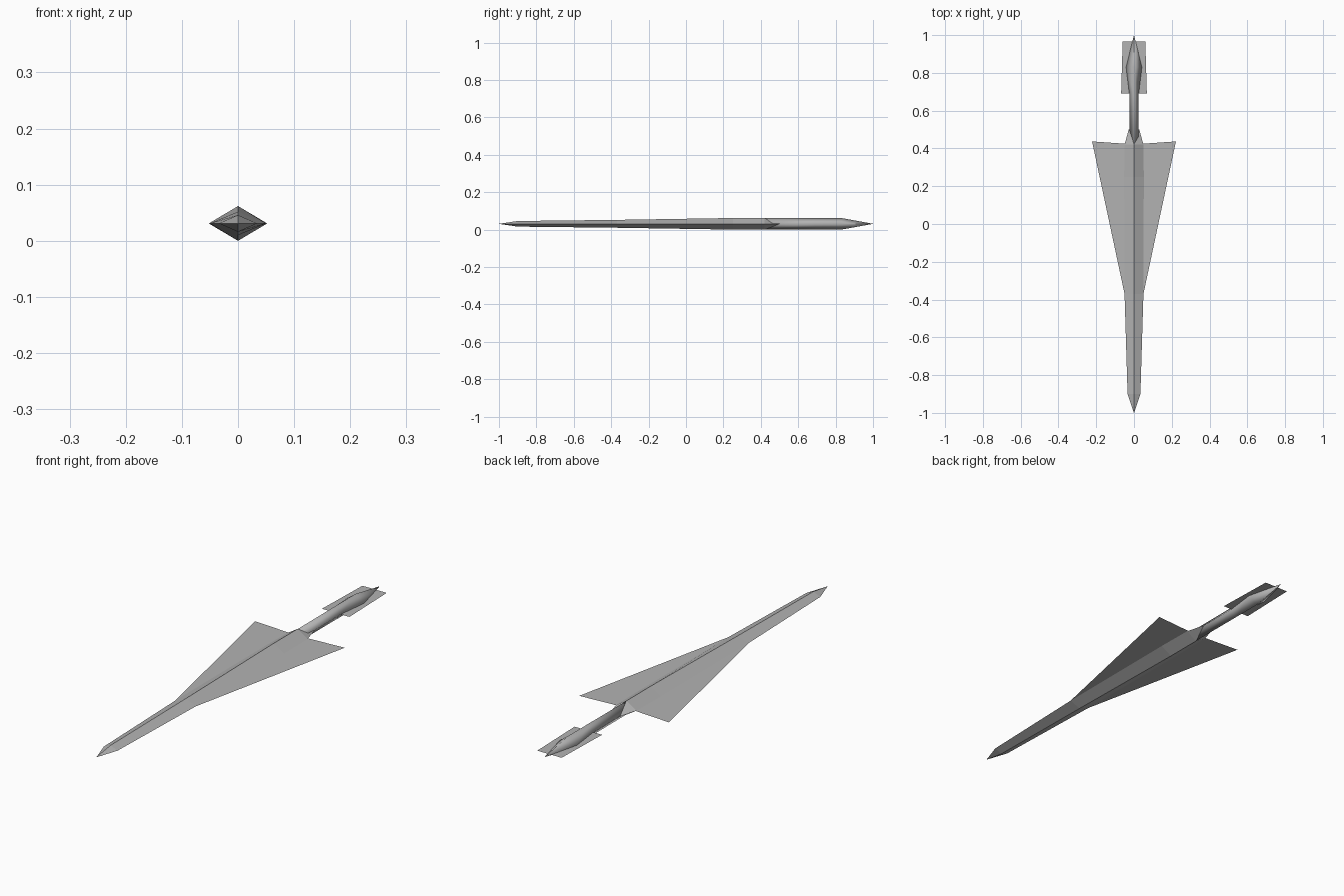
import bpy
import bmesh

default_cube = bpy.data.objects.get("Cube")
if default_cube:
    bpy.data.objects.remove(default_cube, do_unlink=True)

MID = 0.031  # height of the centre plane

grey = bpy.data.materials.new("plain grey")
grey.use_nodes = True
colour = (0.45, 0.45, 0.45, 1)
grey.diffuse_color = colour
grey.node_tree.nodes["Principled BSDF"].inputs["Base Color"].default_value = colour


def finish(name, bm, smooth=False):
    bmesh.ops.remove_doubles(bm, verts=bm.verts, dist=0.00001)
    if smooth is not None:
        bmesh.ops.recalc_face_normals(bm, faces=bm.faces)
    for face in bm.faces:
        face.smooth = bool(smooth)
    mesh = bpy.data.meshes.new(name)
    bm.to_mesh(mesh)
    bm.free()
    mesh.materials.append(grey)
    obj = bpy.data.objects.new(name, mesh)
    bpy.context.collection.objects.link(obj)
    return obj


def diamond_loft(name, sections, smooth=False):
    """Loft diamond sections given as (y, half width, half height)."""
    bm = bmesh.new()
    rings = []
    for y, w, h in sections:
        corners = ((w, 0), (0, h), (-w, 0), (0, -h))
        rings.append([bm.verts.new((x, y, MID + z)) for x, z in corners])
    for a, b in zip(rings, rings[1:]):
        for i in range(4):
            j = (i + 1) % 4
            bm.faces.new((a[i], a[j], b[j], b[i]))
    bm.faces.new(rings[0])
    bm.faces.new(rings[-1])
    bmesh.ops.dissolve_degenerate(bm, dist=0.0001, edges=bm.edges)
    return finish(name, bm, smooth)


def flat_plate(name, outline):
    """A sheet in the centre plane, facing up."""
    bm = bmesh.new()
    bm.faces.new([bm.verts.new((x, y, MID)) for x, y in outline])
    bmesh.ops.recalc_face_normals(bm, faces=bm.faces)
    for face in bm.faces:
        face.normal_update()
        if face.normal.z < 0:
            face.normal_flip()
    return finish(name, bm, None)


# Faceted body with a pointed nose and a short rear taper
diamond_loft("body", [
    (-1, 0.0002, 0.0002), (-0.9, 0.034, 0.015), (-0.37, 0.05, 0.021),
    (0.25, 0.052, 0.031), (0.42, 0.05, 0.031), (0.5, 0.028, 0.004)])

# Smooth tail boom, widening into a pointed tail
diamond_loft("tail_boom", [
    (0.4, 0.025, 0.03), (0.69, 0.025, 0.031), (0.83, 0.042, 0.031),
    (1, 0.0002, 0.0002)], smooth=True)

# Swept wings and small rectangular tail fins
for side, sign in (("left", 1), ("right", -1)):
    wing = [(0, -0.37), (0.05, -0.37), (0.222, 0.437), (0.045, 0.425), (0, 0.425)]
    fin = [(0, 0.69), (0.068, 0.69), (0.06, 0.965), (0, 0.965)]
    flat_plate(side + "_wing", [(sign * x, y) for x, y in wing])
    flat_plate(side + "_tail_fin", [(sign * x, y) for x, y in fin])
